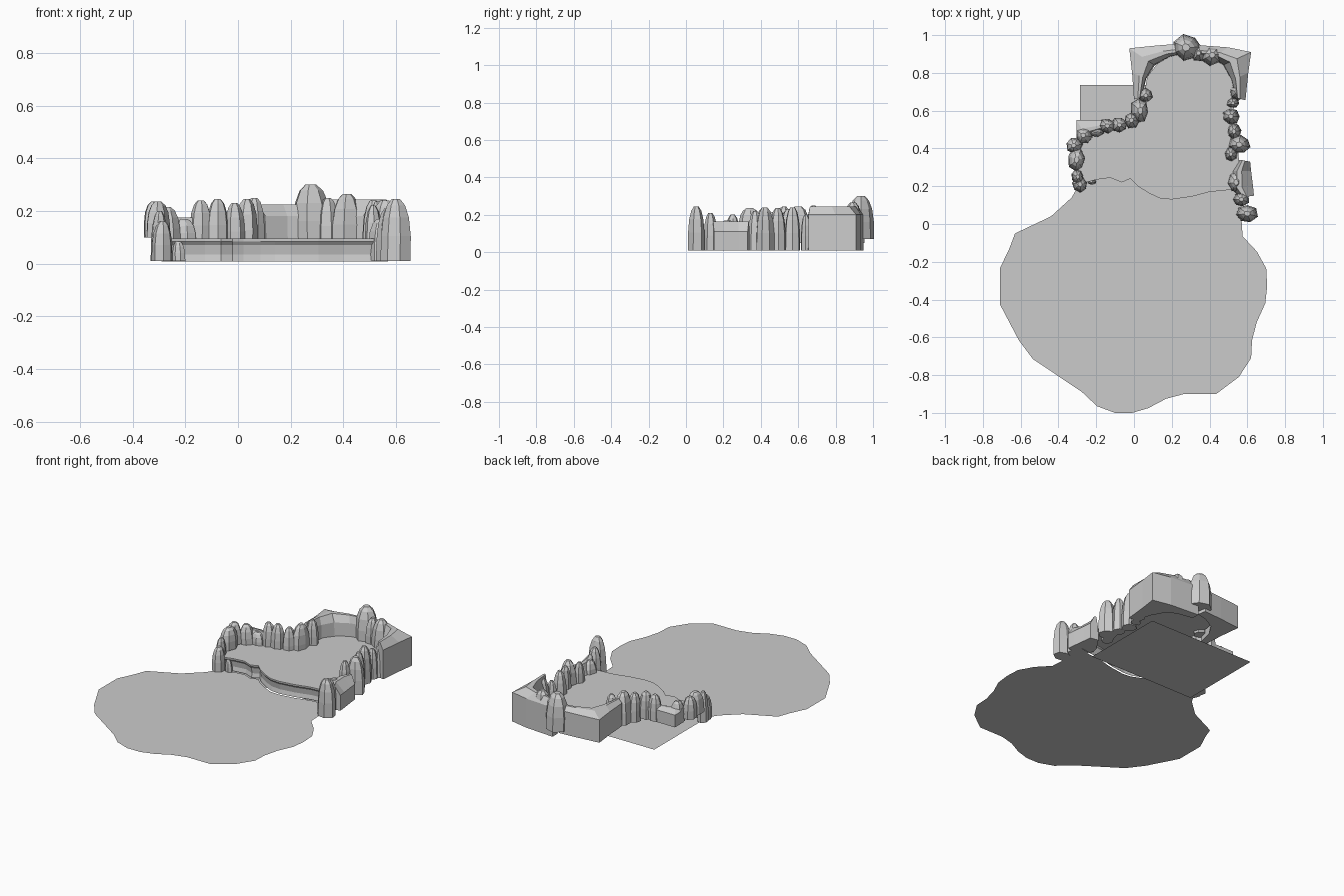
import bpy, bmesh, math, random
random.seed(4)


def finish(name, bm):
    me = bpy.data.meshes.new(name)
    bm.to_mesh(me)
    bm.free()
    ob = bpy.data.objects.new(name, me)
    bpy.context.collection.objects.link(ob)
    return ob


def sheet(name, pts, z):
    bm = bmesh.new()
    f = bm.faces.new([bm.verts.new((x, y, z)) for x, y in pts])
    f.normal_update()
    if f.normal.z < 0:
        f.normal_flip()
    return finish(name, bm)


def bridge(bm, rows, closed=False):
    n = len(rows[0])
    for a, b in zip(rows, rows[1:]):
        for i in range(n if closed else n - 1):
            j = (i + 1) % n
            bm.faces.new((a[i], a[j], b[j], b[i]))


def rock(i, x, y, rx, ry, top, bottom, sides=7):
    """Irregular faceted column with a domed tip."""
    bm = bmesh.new()
    a0 = random.uniform(0, 6.28)
    jit = [random.uniform(0.88, 1.08) for _ in range(sides)]
    lean = random.uniform(-0.1, 0.1)
    rows = []
    for t, k in ((0, 1), (0.4, 0.98), (0.7, 0.85), (0.9, 0.6), (1, 0.28)):
        rows.append([bm.verts.new((
            x + rx * (k * jit[s] * math.cos(a0 + s * math.tau / sides) + lean * t),
            y + ry * k * jit[s] * math.sin(a0 + s * math.tau / sides),
            bottom + (top - bottom) * t)) for s in range(sides)])
    bridge(bm, rows, True)
    bm.faces.new(rows[-1])
    bm.faces.new(rows[0][::-1])
    bmesh.ops.recalc_face_normals(bm, faces=bm.faces)
    finish(f"rock_{i:02d}", bm)


def bank(name, inner, outer, crest, rim, bottom):
    """Cliff bank: curved inner face, sloped top, squared outer face."""
    bm = bmesh.new()
    cols = []
    for (ix, iy), (ox, oy) in zip(inner, outer):
        mix = lambda t: (ix + (ox - ix) * t, iy + (oy - iy) * t)
        cols.append([bm.verts.new((*p, z)) for p, z in (
            (mix(0), bottom), (mix(0.04), rim - 0.02), (mix(0.25), crest),
            (mix(0.5), crest), (mix(1), rim), (mix(1), bottom))])
    bridge(bm, cols, True)
    bm.faces.new(cols[0])
    bm.faces.new(cols[-1][::-1])
    bmesh.ops.recalc_face_normals(bm, faces=bm.faces)
    finish(name, bm)


# Terrace front lip, left to right
lip = [(-.29, .21), (-.2, .235), (-.125, .245), (-.065, .22), (-.02, .24), (.02, .2),
       (.085, .16), (.14, .135), (.2, .13), (.305, .145), (.4, .17), (.5, .18), (.57, .19)]

# Lower pond: large irregular sheet running up to the terrace
pond = [(.57, .015), (.575, -.065), (.65, -.145), (.7, -.235), (.705, -.33), (.695, -.42),
        (.65, -.52), (.625, -.615), (.62, -.71), (.555, -.81), (.435, -.9), (.265, -.9),
        (.17, -.925), (.075, -.975), (-.01, -1), (-.1, -1), (-.195, -.965), (-.275, -.89),
        (-.535, -.715), (-.61, -.615), (-.71, -.425), (-.71, -.235), (-.66, -.13),
        (-.63, -.05), (-.44, .04), (-.33, .14)]
sheet("lower_pond", pond + lip, 0.008)

# Rectangular base under the terrace
sheet("base_sheet", [(-.285, .18), (.475, .18), (.475, .735), (-.285, .735)], 0)

# Upper terrace floor
back = [(.55, .4), (.52, .55), (.54, .7), (.5, .82), (.4, .9), (.25, .91), (.14, .87),
        (.07, .78), (.05, .66), (0, .57), (-.09, .52), (-.2, .49), (-.29, .44), (-.31, .32)]
sheet("upper_terrace", lip + back, 0.095)

# Terrace front wall
bm = bmesh.new()
bridge(bm, [[bm.verts.new((x, y + d, z)) for x, y in lip]
            for d, z in ((.012, .008), (.018, .035), (.012, .07), (0, .085), (0, .095))])
finish("terrace_wall", bm)

# Cliff banks
bank("back_left_bank", [(.04, .67), (.065, .77), (.11, .84), (.19, .885), (.26, .9)],
     [(0, .66), (-.01, .8), (-.025, .93), (.12, .945), (.25, .955)], .225, .2, .05)
bank("back_right_bank", [(.535, .67), (.515, .76), (.47, .84), (.41, .88), (.3, .9)],
     [(.59, .655), (.605, .8), (.62, .91), (.5, .935), (.3, .95)], .243, .2, .01)
bank("left_bank", [(-.3, .44), (-.25, .46), (-.18, .49), (-.08, .51)],
     [(-.305, .5), (-.305, .55), (-.2, .55), (-.06, .545)], .175, .16, .08)
bank("right_bank", [(.56, .14), (.515, .19), (.52, .28), (.56, .34)],
     [(.635, .15), (.63, .2), (.62, .28), (.615, .33)], .165, .11, .01)

# Rocks: x, y, radius x, radius y, top, bottom
rocks = [
    (.595, .055, .06, .05, .245, .01), (.565, .13, .045, .04, .21, .01),
    (.54, .22, .045, .06, .17, .01), (.56, .42, .06, .05, .24, .01),
    (.515, .37, .035, .04, .22, .01), (.53, .49, .04, .045, .235, .01),
    (.515, .57, .048, .045, .24, .01), (.525, .64, .035, .03, .2, .01),
    (.55, .7, .04, .045, .23, .01),
    (.28, .935, .075, .068, .3, .07), (.41, .895, .065, .055, .265, .07),
    (.345, .905, .045, .045, .25, .07),
    (.06, .68, .042, .04, .25, .08), (.03, .6, .05, .07, .245, .05),
    (-.01, .55, .045, .045, .23, .05), (-.08, .525, .042, .04, .245, .08),
    (-.145, .52, .045, .04, .24, .08), (-.2, .495, .045, .035, .17, .08),
    (-.265, .47, .045, .045, .215, .08), (-.315, .415, .042, .045, .235, .1),
    (-.305, .34, .045, .065, .235, .1),
    (-.285, .21, .042, .045, .16, .01), (-.3, .25, .035, .04, .2, .01),
    (-.225, .225, .025, .018, .085, .01),
]
for i, r in enumerate(rocks):
    rock(i, *r)
